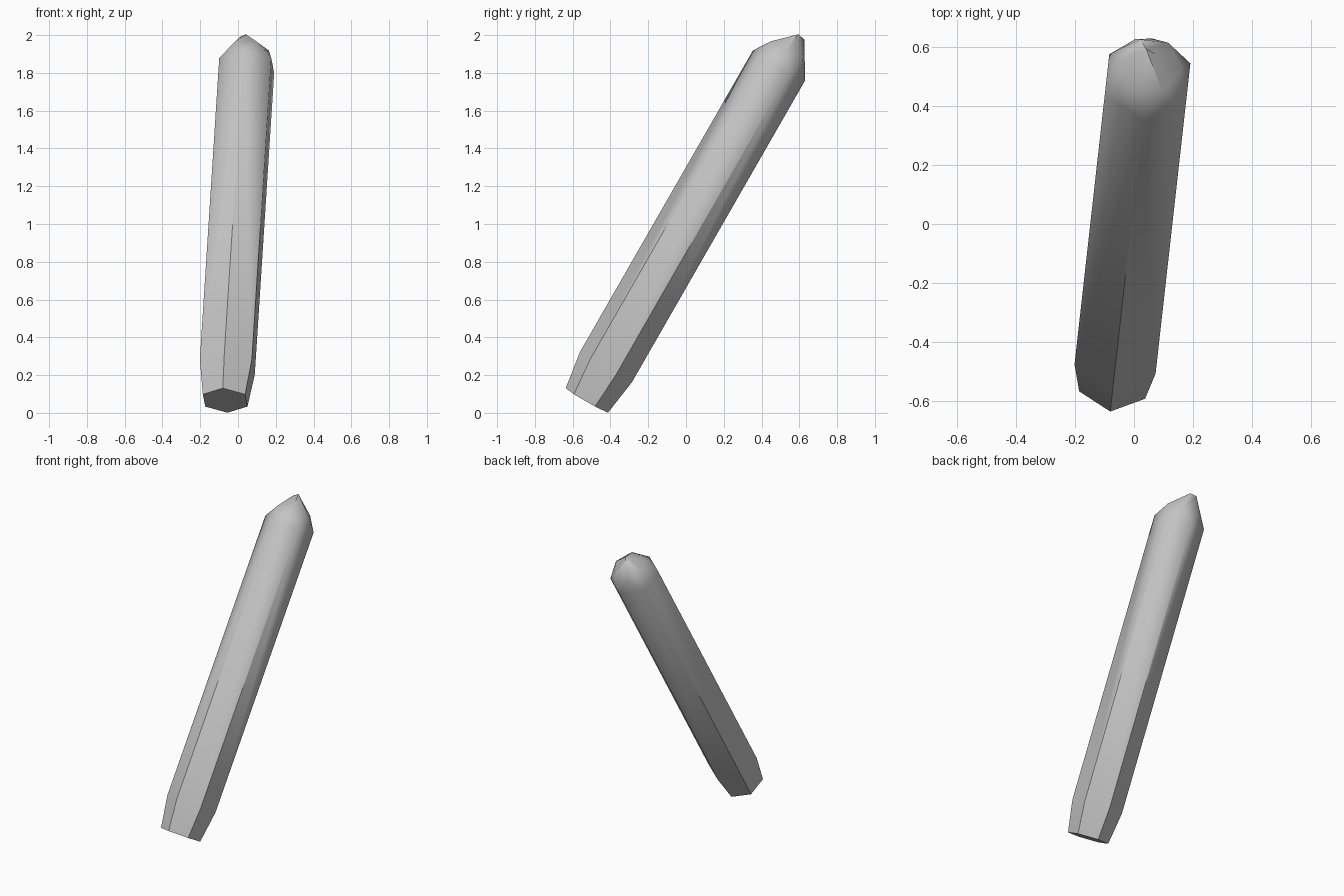
import bpy
import bmesh
from math import cos, sin, pi, radians

cube = bpy.data.objects.get("Cube")
if cube:
    bpy.data.objects.remove(cube, do_unlink=True)

# Plain grey stone
grey = bpy.data.materials.new("stone_grey")
grey.use_nodes = True
colour = (0.55, 0.55, 0.55, 1)
grey.diffuse_color = colour
grey.node_tree.nodes["Principled BSDF"].inputs["Base Color"].default_value = colour

bm = bmesh.new()


def hexagon(radius, height, turn=0.0):
    """Six corners around the shaft's axis; with no turn, one corner faces -y."""
    for i in range(6):
        a = -pi / 2 + turn + i * pi / 3
        bm.verts.new((radius * cos(a), radius * sin(a), height))


# Shaft: tapered foot, then straight sides
hexagon(0.13, 0)
hexagon(0.16, 0.204)
hexagon(0.16, 2.047)

# Faceted point: a smaller ring turned half a side, then an off-centre tip
hexagon(0.113, 2.138, pi / 6)
for tip in ((-0.045, 0.0, 2.222), (-0.016, 0.005, 2.241), (-0.041, 0.045, 2.232)):
    bm.verts.new(tip)

# Skin the rings and merge the flat sides
bmesh.ops.convex_hull(bm, input=bm.verts[:])
bmesh.ops.dissolve_limit(bm, angle_limit=radians(1), verts=bm.verts[:], edges=bm.edges[:])
bmesh.ops.recalc_face_normals(bm, faces=bm.faces[:])

mesh = bpy.data.meshes.new("crystal_shaft")
bm.to_mesh(mesh)
bm.free()
mesh.materials.append(grey)

# Lean the shaft backwards
shaft = bpy.data.objects.new("crystal_shaft", mesh)
bpy.context.collection.objects.link(shaft)
shaft.location = (-0.068, -0.525, 0.066)
shaft.rotation_euler = (radians(-30), 0, radians(-6.4))

bpy.ops.object.select_all(action="DESELECT")
shaft.select_set(True)
bpy.context.view_layer.objects.active = shaft
bpy.ops.object.shade_smooth_by_angle(angle=radians(35))
